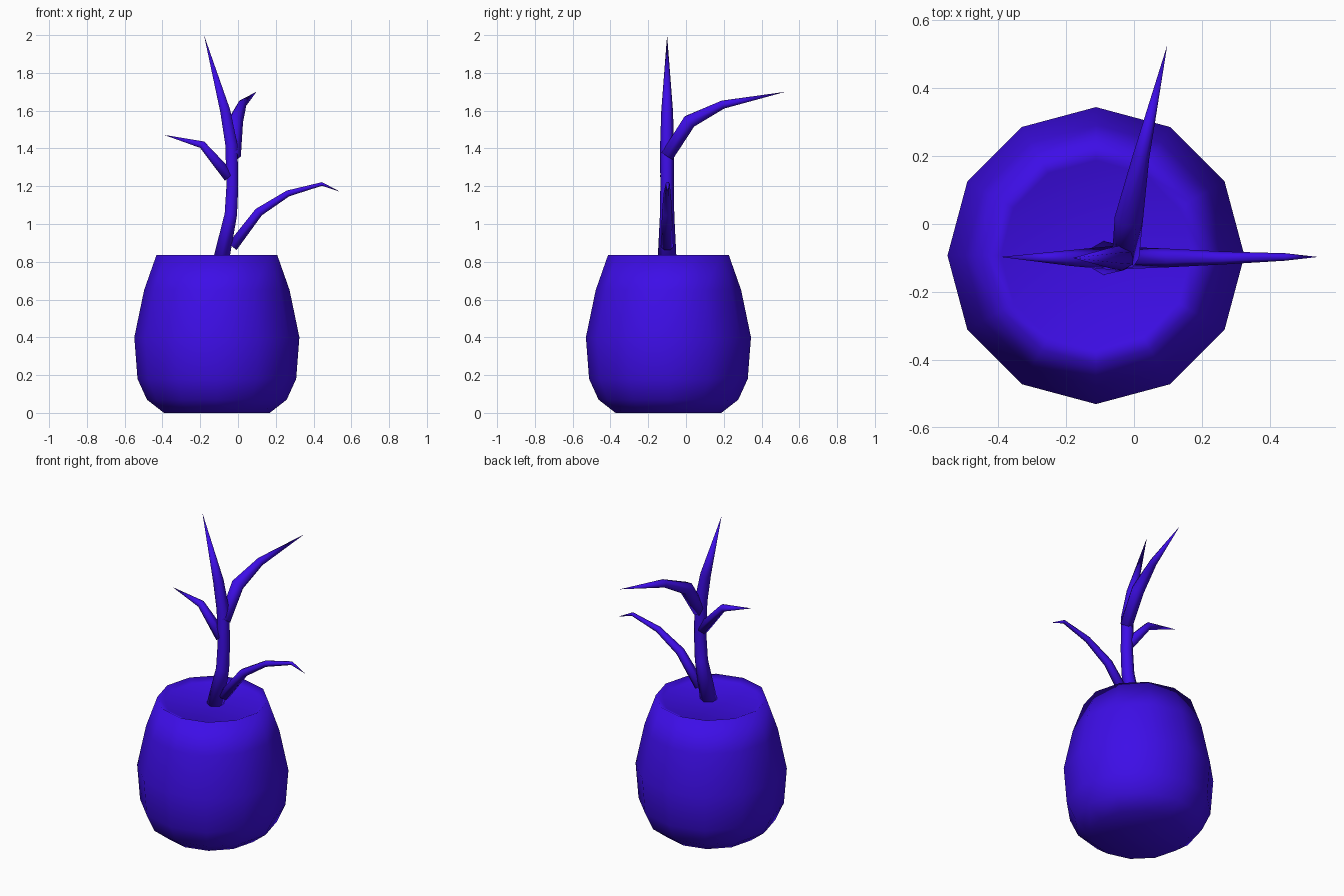
import bpy, bmesh, math
from mathutils import Vector

if "Cube" in bpy.data.objects:
    bpy.data.objects.remove(bpy.data.objects["Cube"])

violet = bpy.data.materials.new("deep violet blue")
violet.use_nodes = True
COLOUR = (0.047, 0.004, 0.80, 1)
violet.diffuse_color = COLOUR
violet.node_tree.nodes["Principled BSDF"].inputs["Base Color"].default_value = COLOUR


def finish(name, bm):
    """Turn a bmesh into a smooth, coloured object."""
    bmesh.ops.recalc_face_normals(bm, faces=bm.faces)
    mesh = bpy.data.meshes.new(name)
    bm.to_mesh(mesh)
    bm.free()
    mesh.materials.append(violet)
    mesh.shade_smooth()
    obj = bpy.data.objects.new(name, mesh)
    bpy.context.collection.objects.link(obj)
    return obj


def ring(bm, centre, u, v, radius, sides):
    """One loop of vertices, or a single point when the radius is zero."""
    if radius == 0:
        return [bm.verts.new(centre)]
    angles = [math.tau * i / sides for i in range(sides)]
    return [bm.verts.new(centre + radius * (u * math.cos(a) + v * math.sin(a)))
            for a in angles]


def bridge(bm, low, high, sides):
    for i in range(sides):
        j = (i + 1) % sides
        if len(high) == 1:
            bm.faces.new((low[i], low[j], high[0]))
        elif len(low) == 1:
            bm.faces.new((low[0], high[j], high[i]))
        else:
            bm.faces.new((low[i], low[j], high[j], high[i]))


def lathe(name, x, y, profile, sides):
    """Revolve (radius, height) points about a vertical axis."""
    bm = bmesh.new()
    rings = [ring(bm, Vector((x, y, z)), Vector((1, 0, 0)), Vector((0, 1, 0)), r, sides)
             for r, z in profile]
    for low, high in zip(rings, rings[1:]):
        bridge(bm, low, high, sides)
    return finish(name, bm)


def limb(name, path, sides=6):
    """Sweep a tapering tube along (x, y, z, radius) points."""
    bm = bmesh.new()
    pts = [Vector(p[:3]) for p in path]
    rings = []
    for i, p in enumerate(pts):
        along = (pts[min(i + 1, len(pts) - 1)] - pts[max(i - 1, 0)]).normalized()
        if name == "trunk" and i == 0:
            along = Vector((0, 0, 1))      # flat cut where it meets the soil
        side = Vector((0, 1, 0)) if abs(along.y) < 0.5 else Vector((1, 0, 0))
        u = (side - along * side.dot(along)).normalized()
        if rings and u.dot(last_u) < 0.5:  # keep the rings from twisting
            u = (last_u - along * last_u.dot(along)).normalized()
        last_u = u
        rings.append(ring(bm, p, u, along.cross(u), path[i][3], sides))
    for low, high in zip(rings, rings[1:]):
        bridge(bm, low, high, sides)
    bm.faces.new(rings[0])
    return finish(name, bm)


# Rounded twelve-sided pot with a shallow soil surface
lathe("pot", -0.112, -0.093, [
    (0, 0), (0.28, 0), (0.37, 0.07), (0.42, 0.18), (0.437, 0.4),
    (0.385, 0.65), (0.32, 0.835), (0.28, 0.815), (0, 0.815)], 12)

# Trunk and its three bent branches
limb("trunk", [
    (-0.09, -0.1, 0.81, 0.05), (-0.038, -0.1, 1.05, 0.038), (-0.03, -0.1, 1.2, 0.036),
    (-0.035, -0.1, 1.42, 0.037), (-0.068, -0.1, 1.6, 0.031), (-0.18, -0.1, 2, 0)])
limb("left_branch", [
    (-0.03, -0.1, 0.88, 0.033), (0.11, -0.1, 1.063, 0.027), (0.265, -0.1, 1.162, 0.019),
    (0.445, -0.097, 1.212, 0.011), (0.542, -0.097, 1.17, 0)])
limb("right_branch", [
    (-0.045, -0.1, 1.25, 0.037), (-0.19, -0.1, 1.42, 0.023), (-0.393, -0.097, 1.472, 0)])
limb("back_branch", [
    (-0.025, -0.1, 1.36, 0.04), (-0.015, 0.018, 1.543, 0.042),
    (0.02, 0.195, 1.632, 0.025), (0.098, 0.527, 1.7, 0)])
